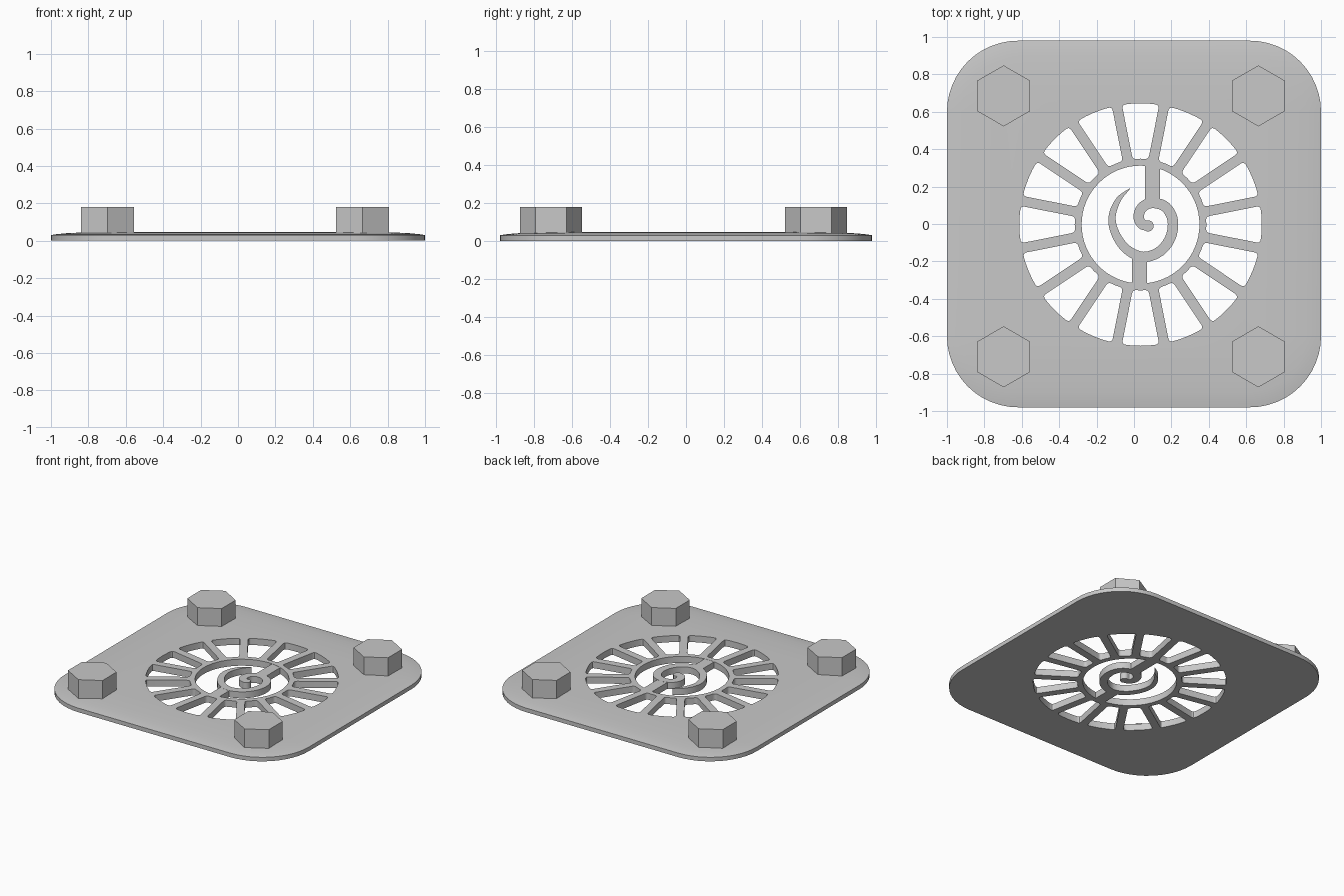
import bpy, bmesh, math
from mathutils import Vector

if "Cube" in bpy.data.objects:
    bpy.data.objects.remove(bpy.data.objects["Cube"])

CX, CY = 0.035, -0.003      # centre of the round grille
TOP = 0.048                 # height of the plate's middle

grey = bpy.data.materials.new("plain grey")
grey.diffuse_color = (0.58, 0.58, 0.58, 1)
grey.use_nodes = True
grey.node_tree.nodes["Principled BSDF"].inputs["Base Color"].default_value = grey.diffuse_color


def make(name, bm, smooth=True):
    bmesh.ops.recalc_face_normals(bm, faces=bm.faces)
    me = bpy.data.meshes.new(name)
    bm.to_mesh(me)
    bm.free()
    me.materials.append(grey)
    ob = bpy.data.objects.new(name, me)
    bpy.context.collection.objects.link(ob)
    if smooth:
        shade(ob)
    return ob


def shade(ob):
    bpy.ops.object.select_all(action='DESELECT')
    ob.select_set(True)
    bpy.context.view_layer.objects.active = ob
    bpy.ops.object.shade_smooth_by_angle(angle=math.radians(30))


def loft(bm, rings):
    """Closed solid through rings of equally many points."""
    vs = [[bm.verts.new(p) for p in ring] for ring in rings]
    for a, b in zip(vs, vs[1:]):
        for i in range(len(a)):
            j = (i + 1) % len(a)
            bm.faces.new((a[i], a[j], b[j], b[i]))
    bm.faces.new(vs[0][::-1])
    bm.faces.new(vs[-1])


def prism(bm, pts, z0, z1):
    loft(bm, [[(x, y, z) for x, y in pts] for z in (z0, z1)])


def circle(cx, cy, r, n, start=0.0):
    return [(cx + r * math.cos(start + math.tau * i / n),
             cy + r * math.sin(start + math.tau * i / n)) for i in range(n)]


def rounded_rect(hx, hy, r, z, n=12):
    pts = []
    for k, (sx, sy) in enumerate(((1, 1), (-1, 1), (-1, -1), (1, -1))):
        for i in range(n + 1):
            a = math.pi / 2 * (k + i / n)
            pts.append((sx * (hx - r) + r * math.cos(a),
                        sy * (hy - r) + r * math.sin(a), z))
    return pts


def round_corner(prev, p, nxt, d, n=4):
    a = p + (prev - p).normalized() * d
    b = p + (nxt - p).normalized() * d
    return [(1 - t) ** 2 * a + 2 * t * (1 - t) * p + t * t * b
            for t in (i / n for i in range(n + 1))]


def slot(angle, r0=0.352, r1=0.648, half=0.027):
    """Tapered window between two spokes, with rounded corners."""
    def at(r, f):
        a = angle + f * (math.pi / 16 - math.asin(half / r))
        return Vector((CX + r * math.cos(a), CY + r * math.sin(a)))
    outer = [at(r1, f) for f in (-1, -0.5, 0, 0.5, 1)]
    inner = [at(r0, f) for f in (1, 0, -1)]
    pts = round_corner(inner[2], outer[0], outer[1], 0.022) + outer[1:4]
    pts += round_corner(outer[3], outer[4], inner[0], 0.022)
    pts += round_corner(outer[4], inner[0], inner[1], 0.02) + [inner[1]]
    pts += round_corner(inner[1], inner[2], outer[0], 0.02)
    return [tuple(p) for p in pts]


# Plate with a softly domed top
bm = bmesh.new()
loft(bm, [rounded_rect(1 - d, 0.98 - d, 0.38 - d, z) for d, z in
          ((0, 0), (0, 0.03), (0.03, 0.035), (0.08, 0.040), (0.16, 0.044), (0.3, TOP))])
plate = make("plate", bm, smooth=False)

# Cut the radiating windows and the central opening
bm = bmesh.new()
for k in range(16):
    prism(bm, slot(math.tau * k / 16), -0.1, 0.2)
prism(bm, circle(CX, CY, 0.315, 64), -0.1, 0.2)
cutter = make("window_cutter", bm, smooth=False)
cutter.hide_render = True
mod = plate.modifiers.new("windows", 'BOOLEAN')
mod.operation = 'DIFFERENCE'
mod.solver = 'EXACT'
mod.object = cutter
bpy.context.view_layer.objects.active = plate
bpy.ops.object.modifier_apply(modifier=mod.name)
bpy.data.objects.remove(cutter)
shade(plate)

# Spiral ornament: centre line x, y and width
path = [(-0.022, 0.19, 0.004), (-0.083, 0.13, 0.028), (-0.117, 0.04, 0.038),
        (-0.10, -0.05, 0.045), (-0.04, -0.135, 0.05), (0.05, -0.176, 0.055),
        (0.14, -0.145, 0.055), (0.196, -0.07, 0.056), (0.207, 0.02, 0.056),
        (0.17, 0.09, 0.056), (0.10, 0.113, 0.056), (0.045, 0.09, 0.056),
        (0.025, 0.04, 0.056), (0.042, 0.0, 0.054), (0.075, -0.01, 0.054)]
P = [Vector(p) for p in path]
P = [2 * P[0] - P[1]] + P + [2 * P[-1] - P[-2]]
line = []
for a, b, c, d in zip(P, P[1:], P[2:], P[3:]):
    for t in (0, 0.2, 0.4, 0.6, 0.8):
        line.append(0.5 * (2 * b + (c - a) * t + (2 * a - 5 * b + 4 * c - d) * t * t
                           + (3 * b - a - 3 * c + d) * t ** 3))
line.append(P[-2])
sections = []
for i, p in enumerate(line):
    t = line[min(i + 1, len(line) - 1)] - line[max(i - 1, 0)]
    n = Vector((-t.y, t.x)).normalized() * p.z / 2
    sections.append([(p.x + s * n.x, p.y + s * n.y, z)
                     for s, z in ((1, 0), (-1, 0), (-1, TOP), (1, TOP))])
bm = bmesh.new()
loft(bm, sections)
make("spiral", bm)

# Rounded inner end of the spiral
bm = bmesh.new()
prism(bm, circle(0.075, -0.01, 0.03, 24), 0, TOP)
make("spiral_end", bm)

# Stems tying the spiral to the ring
for name, x, y0, y1 in (("upper_stem", 0.10, 0.12, 0.32), ("lower_stem", 0.03, -0.33, -0.18)):
    bm = bmesh.new()
    prism(bm, [(x - 0.04, y0), (x + 0.04, y0), (x + 0.04, y1), (x - 0.04, y1)], 0, TOP - 0.001)
    make(name, bm, smooth=False)

# Hexagonal bolt heads near the corners
for side, x in (("left", -0.697), ("right", 0.665)):
    for end, y in (("front", -0.71), ("back", 0.685)):
        bm = bmesh.new()
        prism(bm, circle(x, y, 0.163, 6, math.pi / 2), 0.03, 0.18)
        make(f"bolt_{end}_{side}", bm, smooth=False)
